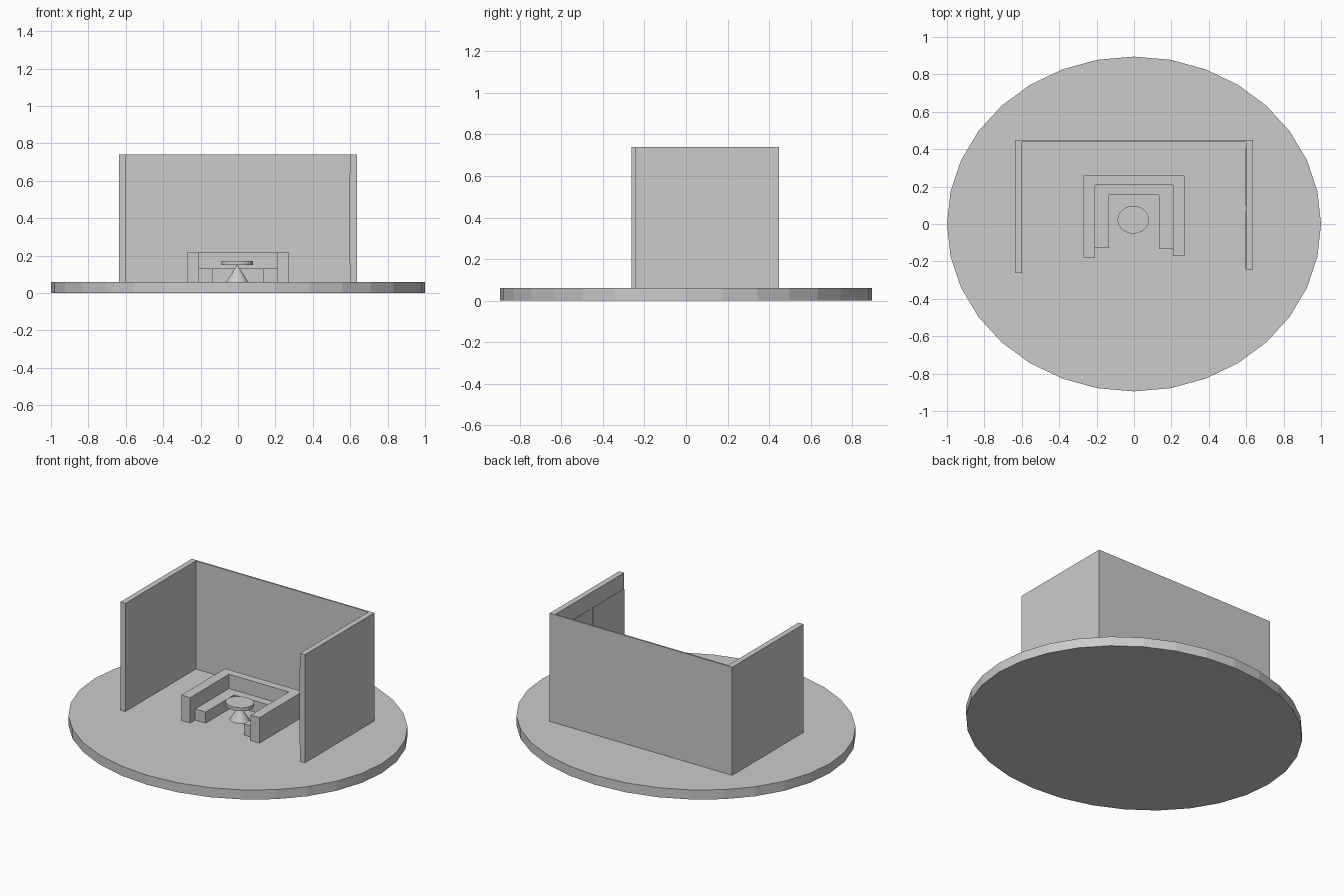
import bpy, bmesh

if "Cube" in bpy.data.objects:
    bpy.data.objects.remove(bpy.data.objects["Cube"])

FLOOR = 0.06  # top of the base plate


def finish(name, bm):
    bmesh.ops.recalc_face_normals(bm, faces=bm.faces)
    mesh = bpy.data.meshes.new(name)
    bm.to_mesh(mesh)
    bm.free()
    obj = bpy.data.objects.new(name, mesh)
    bpy.context.collection.objects.link(obj)
    return obj


def cone(name, r1, r2, z0, z1, centre=(0, 0), y_scale=1.0):
    """Vertical 32-sided frustum, stretched along y."""
    bm = bmesh.new()
    bmesh.ops.create_cone(bm, cap_ends=True, segments=32,
                          radius1=r1, radius2=r2, depth=z1 - z0)
    bmesh.ops.scale(bm, vec=(1, y_scale, 1), verts=bm.verts)
    bmesh.ops.translate(bm, vec=(*centre, (z0 + z1) / 2), verts=bm.verts)
    return finish(name, bm)


def prism(name, points, z0, z1):
    """Extrude a floor-plan outline upwards."""
    bm = bmesh.new()
    face = bm.faces.new([bm.verts.new((x, y, z0)) for x, y in points])
    new = bmesh.ops.extrude_face_region(bm, geom=[face])["geom"]
    bmesh.ops.translate(bm, vec=(0, 0, z1 - z0),
                        verts=[v for v in new if isinstance(v, bmesh.types.BMVert)])
    return finish(name, bm)


def u_shape(name, outer, inner, back, inner_back, left_front, right_front, z1):
    """U-shaped plan, open to the front."""
    return prism(name, [
        (-outer, left_front), (-inner, left_front), (-inner, inner_back),
        (inner, inner_back), (inner, right_front), (outer, right_front),
        (outer, back), (-outer, back)], FLOOR, z1)


# Oval base plate
cone("base_plate", 1.0, 1.0, 0, FLOOR, y_scale=0.895)

# Three room walls, thin at the back
u_shape("room_walls", 0.635, 0.60, 0.448, 0.438, -0.262, -0.242, 0.74)

# Two thin panels on the inside of the right wall
for i, (y0, y1) in enumerate([(-0.24, 0.07), (0.10, 0.41)]):
    prism(f"wall_panel_{i + 1}",
          [(0.597, y0), (0.601, y0), (0.601, y1), (0.597, y1)], 0.16, 0.64)

# Sofa: tall backrest with arms, lower seat inside it
u_shape("sofa_back_and_arms", 0.27, 0.208, 0.258, 0.208, -0.178, -0.172, 0.22)
u_shape("sofa_seat", 0.208, 0.135, 0.208, 0.156, -0.128, -0.134, 0.13)

# Round table on a conical foot
table = (-0.004, 0.023)
cone("table_foot", 0.058, 0.0, FLOOR, 0.152, table, 0.88)
cone("table_top", 0.084, 0.084, 0.149, 0.17, table, 0.88)
